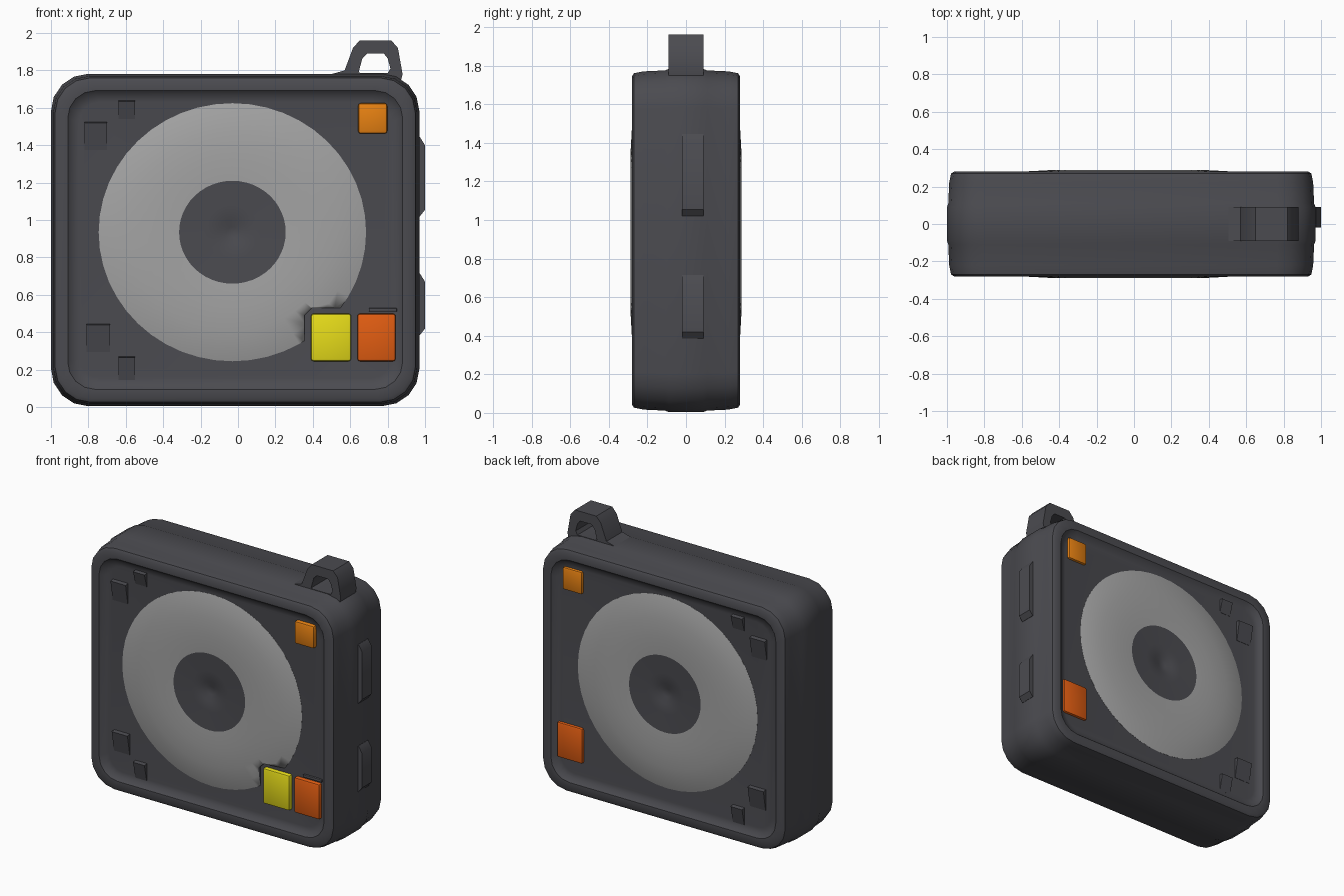
import bpy, bmesh, math

if "Cube" in bpy.data.objects:
    bpy.data.objects.remove(bpy.data.objects["Cube"])


def material(name, rgb):
    m = bpy.data.materials.new(name)
    m.diffuse_color = (*rgb, 1)
    m.use_nodes = True
    m.node_tree.nodes["Principled BSDF"].inputs["Base Color"].default_value = m.diffuse_color
    return m


DARK = material("dark_grey", (0.07, 0.07, 0.08))
GREY = material("light_grey", (0.37, 0.37, 0.37))
YELLOW = material("yellow", (0.80, 0.72, 0.01))
ORANGE = material("orange", (0.80, 0.22, 0.006))
RED = material("red_orange", (0.76, 0.11, 0.006))


def finish(name, bm, mats, angle=35):
    bmesh.ops.recalc_face_normals(bm, faces=bm.faces)
    me = bpy.data.meshes.new(name)
    bm.to_mesh(me)
    bm.free()
    for m in mats:
        me.materials.append(m)
    ob = bpy.data.objects.new(name, me)
    bpy.context.collection.objects.link(ob)
    activate(ob)
    bpy.ops.object.shade_smooth_by_angle(angle=math.radians(angle))
    return ob


def activate(ob):
    bpy.ops.object.select_all(action='DESELECT')
    ob.select_set(True)
    bpy.context.view_layer.objects.active = ob


def loft(bm, rings, closed=False):
    loops = [[bm.verts.new(p) for p in r] for r in rings]
    pairs = list(zip(loops, loops[1:]))
    if closed:
        pairs.append((loops[-1], loops[0]))
    else:
        bm.faces.new(loops[0])
        bm.faces.new(loops[-1])
    for a, b in pairs:
        n = len(a)
        for i in range(n):
            j = (i + 1) % n
            bm.faces.new((a[i], a[j], b[j], b[i]))


def block(name, x0, x1, z0, z1, y0, y1, mat, bevel=0.0):
    bm = bmesh.new()
    loft(bm, [[(x0, y, z0), (x1, y, z0), (x1, y, z1), (x0, y, z1)] for y in (y0, y1)])
    if bevel:
        bmesh.ops.bevel(bm, geom=bm.edges[:], offset=bevel, segments=2,
                        profile=0.5, affect='EDGES')
    return finish(name, bm, [mat])


# Case: rounded square sections lofted from front panel to back panel
def outline(inset, y, segs=4):
    x0, x1, z0, z1 = -1 + inset, 0.97 - inset, 0.005 + inset, 1.782 - inset
    r = 0.20 - inset * 0.6
    pts = []
    for cx, cz, start in ((x1 - r, z1 - r, 0), (x0 + r, z1 - r, 90),
                          (x0 + r, z0 + r, 180), (x1 - r, z0 + r, 270)):
        for i in range(segs + 1):
            a = math.radians(start + 90 * i / segs)
            pts.append((cx + r * math.cos(a), y, cz + r * math.sin(a)))
    return pts


half = [(0.15, 0.25), (0.115, 0.255), (0.09, 0.279), (0.04, 0.281), (0.022, 0.27),
        (0.012, 0.22), (0.007, 0.11), (0.0, 0.09)]
bm = bmesh.new()
loft(bm, [outline(d, -y) for d, y in half] + [outline(d, y) for d, y in reversed(half)])
finish("case", bm, [DARK])

# Speaker discs: domed lathes, dark hub and light ring
CX, CZ = -0.03, 0.935
DOME = [(0.03, 0.256), (0.075, 0.274), (0.15, 0.276), (0.285, 0.283), (0.42, 0.288),
        (0.55, 0.281), (0.65, 0.268), (0.715, 0.251), (0.715, 0.2)]


def disc(name, side, n=48):
    bm = bmesh.new()
    loft(bm, [[(CX + r * math.cos(2 * math.pi * i / n), side * y,
                CZ + 0.965 * r * math.sin(2 * math.pi * i / n)) for i in range(n)]
              for r, y in DOME])
    for f in bm.faces:
        c = f.calc_center_median()
        inner = math.hypot(c.x - CX, c.z - CZ) < 0.28
        f.material_index = 0 if inner else 1
    return finish(name, bm, [DARK, GREY])


front = disc("front_speaker", -1)
disc("back_speaker", 1)

# Notch in the front disc around the yellow button
bm = bmesh.new()
notch = [(0.355, 0.1), (0.9, 0.1), (0.9, 0.53), (0.395, 0.53), (0.355, 0.49)]
loft(bm, [[(x, y, z) for x, z in notch] for y in (-0.5, -0.1)])
cutter = finish("notch_cutter", bm, [DARK])
cutter.hide_render = True
mod = front.modifiers.new("notch", 'BOOLEAN')
mod.operation = 'DIFFERENCE'
mod.solver = 'EXACT'
mod.object = cutter
activate(front)
bpy.ops.object.modifier_apply(modifier=mod.name)
bpy.data.objects.remove(cutter)

# Buttons
block("yellow_button", 0.39, 0.605, 0.245, 0.50, -0.28, -0.2, YELLOW, 0.014)
for tag, s, out in (("front", -1, 0.28), ("back", 1, 0.268)):
    y0, y1 = sorted((s * 0.2, s * out))
    block(tag + "_red_button", 0.638, 0.843, 0.245, 0.50, y0, y1, RED, 0.014)
    block(tag + "_orange_button", 0.642, 0.798, 1.462, 1.625, y0, y1, ORANGE, 0.014)

# Small sloped pegs in the left corners, front and back
for tag, s in (("front", -1), ("back", 1)):
    for i, (x0, x1, z0, z1) in enumerate(((-0.82, -0.70, 1.375, 1.53), (-0.64, -0.55, 1.54, 1.645),
                                          (-0.81, -0.685, 0.295, 0.45), (-0.64, -0.55, 0.145, 0.275))):
        bm = bmesh.new()
        side = [(0.22, z0), (0.252, z0), (0.278, z1 - 0.01), (0.22, z1)]
        loft(bm, [[(x, s * y, z) for y, z in side] for x in (x0, x1)])
        finish(f"{tag}_peg_{i + 1}", bm, [DARK])

# Small ledge above the red button
block("button_ledge", 0.70, 0.85, 0.51, 0.53, -0.264, -0.2, DARK, 0.005)

# Side keys with tapered ends
for name, z0, z1 in (("upper_side_key", 1.02, 1.445), ("lower_side_key", 0.385, 0.715)):
    bm = bmesh.new()
    prof = [(0.94, z0), (0.972, z0), (1.0, z0 + 0.035), (1.0, z1 - 0.045), (0.972, z1), (0.94, z1)]
    loft(bm, [[(x, y, z) for x, z in prof] for y in (-0.02, 0.09)])
    finish(name, bm, [DARK])

# Carrying loop: outer and inner outlines bridged through the thickness
outer = [(0.48, 1.775), (0.57, 1.80), (0.615, 1.92), (0.65, 1.96), (0.82, 1.96),
         (0.855, 1.92), (0.88, 1.78), (0.86, 1.70), (0.60, 1.70)]
inner = [(0.645, 1.79), (0.65, 1.81), (0.665, 1.865), (0.69, 1.89), (0.78, 1.89),
         (0.80, 1.865), (0.815, 1.81), (0.80, 1.785), (0.66, 1.785)]
bm = bmesh.new()
loft(bm, [[(x, y, z) for x, z in ring] for ring, y in
          ((outer, -0.09), (outer, 0.09), (inner, 0.09), (inner, -0.09))], closed=True)
finish("carry_loop", bm, [DARK])
